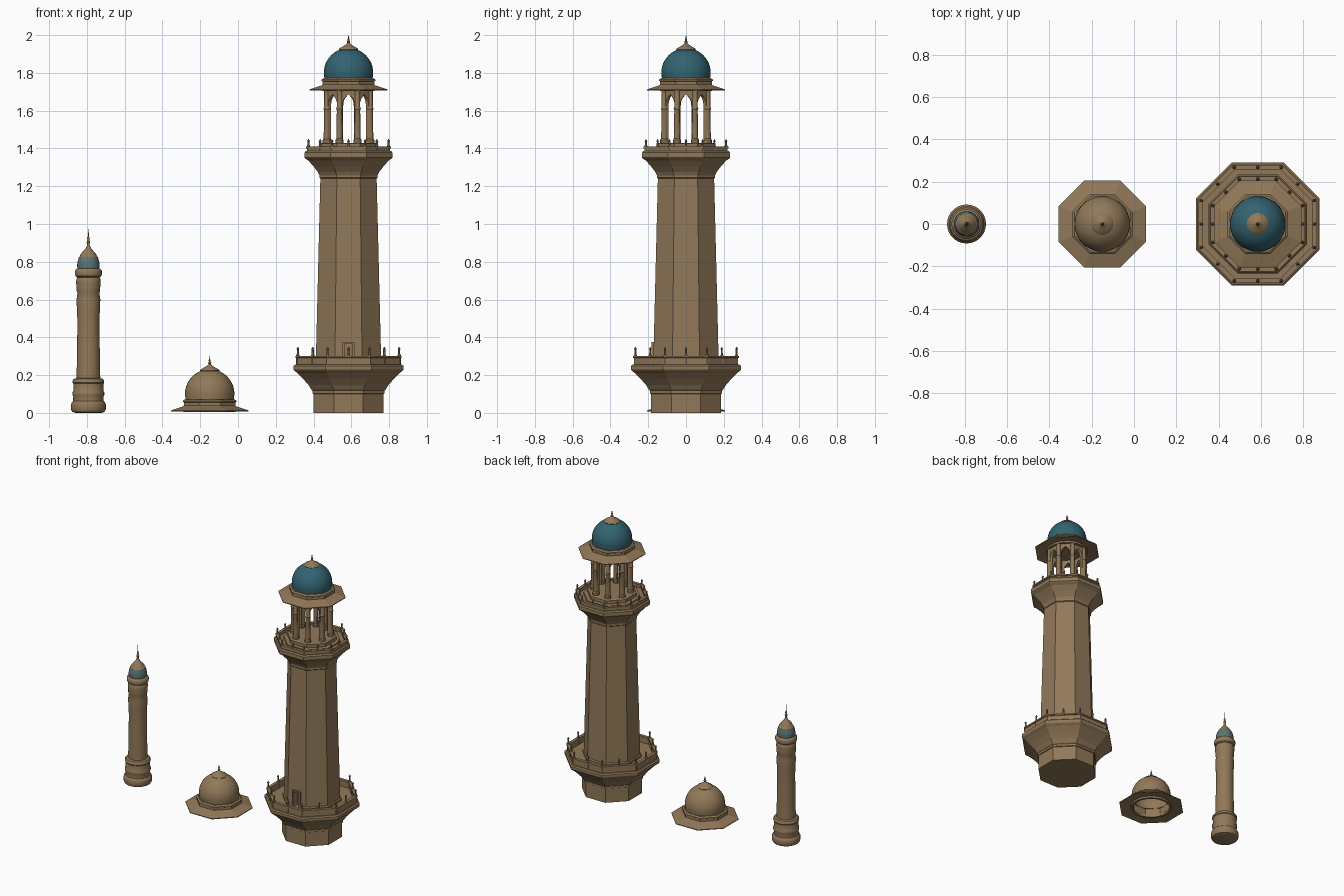
import bpy, bmesh, math
from mathutils import Vector, Matrix

if "Cube" in bpy.data.objects:
    bpy.data.objects.remove(bpy.data.objects["Cube"])


def material(name, rgb):
    m = bpy.data.materials.new(name)
    m.diffuse_color = (*rgb, 1)
    m.use_nodes = True
    m.node_tree.nodes["Principled BSDF"].inputs["Base Color"].default_value = m.diffuse_color
    return m


STONE = material("sandstone", (0.285, 0.19, 0.10))
TEAL = material("teal_tile", (0.032, 0.125, 0.165))
PALE = material("weathered_teal", (0.10, 0.18, 0.17))
C8 = math.cos(math.pi / 8)
TX, DX, MX = 0.585, -0.15, -0.792      # tower, dome and minaret centres


def finish(name, bm, mats, angle=30):
    bmesh.ops.recalc_face_normals(bm, faces=bm.faces)
    me = bpy.data.meshes.new(name)
    bm.to_mesh(me)
    bm.free()
    for m in mats:
        me.materials.append(m)
    if angle:
        for p in me.polygons:
            p.use_smooth = True
        me.set_sharp_from_angle(angle=math.radians(angle))
    ob = bpy.data.objects.new(name, me)
    bpy.context.collection.objects.link(ob)
    return ob


def loft(name, prof, n, cx, cy=0, dz=0, mats=(STONE,), loop=False, bm=None, rule=None):
    """Turn (half width, z) points round a vertical axis; n=8 gives flats facing the axes."""
    own = bm is None
    bm = bm or bmesh.new()
    k, off = (1 / C8, math.pi / 8) if n == 8 else (1, 0)
    rings = []
    for r, z in prof:
        rings.append([bm.verts.new((cx + r * k * math.cos(off + 2 * math.pi * i / n),
                                    cy + r * k * math.sin(off + 2 * math.pi * i / n), z + dz))
                      for i in range(n)])
    pairs = list(zip(rings, rings[1:]))
    if loop:
        pairs.append((rings[-1], rings[0]))
    else:
        bm.faces.new(rings[0])
        bm.faces.new(rings[-1])
    for a, b in pairs:
        for i in range(n):
            j = (i + 1) % n
            f = bm.faces.new((a[i], a[j], b[j], b[i]))
            if rule:
                f.material_index = rule(f.calc_center_median().z)
    if own:
        return finish(name, bm, mats, 0 if n == 8 else 35)


def box(name, size, loc):
    bm = bmesh.new()
    bmesh.ops.create_cube(bm, size=1, matrix=Matrix.Translation(loc) @ Matrix.Diagonal((*size, 1)))
    return finish(name, bm, [STONE], 0)


def cupola(prefix, cx, dz, tile):
    # flared octagonal eave, open underneath
    loft(prefix + "_eave", [(.206, .008), (.206, .013), (.142, .034), (.137, .038), (.137, .055),
                            (.142, .058), (.142, .064), (.132, .072), (.12, .072), (.12, .02)],
         8, cx, dz=dz, loop=True)
    # round ring under the dome
    loft(prefix + "_inner_ring", [(.138, .005), (.138, .02), (.122, .02), (.122, .005)],
         48, cx, dz=dz, loop=True)
    # dome shell with an inner surface
    arc = [math.radians(a) for a in range(0, 90, 8)]
    outer = [(.127, .068)] + [(.131 * math.cos(a), .10 + .131 * math.sin(a)) for a in arc]
    inner = [(r * .94, .07 + (z - .07) * .95) for r, z in reversed(outer)]
    loft(prefix + "_dome", outer + inner, 48, cx, dz=dz, mats=[tile], loop=True)
    # lotus cap and finial
    loft(prefix + "_finial", [(.048, .218), (.052, .224), (.048, .230), (.03, .240), (.014, .250),
                              (.006, .258), (.009, .265), (.004, .271), (.006, .277),
                              (.003, .283), (.0005, .30)], 24, cx, dz=dz)


def parapet(name, a, z0, z1, tip):
    # low wall with coping
    t = .014
    loft(name + "_parapet", [(a, z0), (a, z1 - .012), (a + .005, z1 - .01), (a + .005, z1),
                             (a - t - .003, z1), (a - t - .003, z1 - .01), (a - t, z1 - .012), (a - t, z0)],
         8, TX, loop=True)
    # slim posts at the corners and side middles
    bm = bmesh.new()
    for i in range(16):
        ang = i * math.pi / 8
        r = (a - t / 2) / (C8 if i % 2 else 1)
        loft("", [(.009, z0), (.009, z1 + .004), (.006, z1 + .008), (.0055, tip - .015), (.008, tip - .012),
                  (.001, tip)], 6, TX + r * math.cos(ang), r * math.sin(ang), bm=bm)
    finish(name + "_posts", bm, [STONE])


# ---- Tower: base with lower balcony
loft("tower_base", [(.185, 0), (.185, .10), (.190, .103), (.190, .118), (.197, .124), (.212, .148),
                    (.24, .18), (.272, .212), (.288, .224), (.292, .232), (.292, .248), (.284, .255)], 8, TX)
parapet("lower", .275, .25, .302, .35)

# ---- Tower: tapering shaft with a recessed doorway
shaft = loft("tower_shaft", [(.180, .25), (.180, .27), (.173, .276), (.149, 1.24), (.154, 1.245),
                             (.154, 1.258), (.162, 1.275), (.185, 1.305), (.212, 1.335),
                             (.229, 1.347), (.233, 1.352), (.233, 1.378), (.226, 1.386)], 8, TX)
cutter = box("doorway_cutter", (.044, .07, .11), (TX, -.17, .31))
cutter.hide_render = True
cutter.hide_viewport = True
mod = shaft.modifiers.new("doorway", 'BOOLEAN')
mod.object = cutter
mod.operation = 'DIFFERENCE'
mod.solver = 'EXACT'
for s in (-1, 1):
    box("door_jamb", (.01, .024, .115), (TX + s * .027, -.170, .3125))
box("door_lintel", (.064, .024, .01), (TX, -.170, .37))
parapet("upper", .219, 1.38, 1.411, 1.45)

# ---- Lantern: stepped plinth, arched panels and corner columns
loft("lantern_plinth", [(.175, 1.38), (.175, 1.40), (.15, 1.402), (.15, 1.425), (.142, 1.43)], 8, TX)
arch = [(.033, 1.42), (.033, 1.62), (.031, 1.645), (.022, 1.665), (.010, 1.677), (0, 1.686)]
outline = [(-.049, 1.42), (-.049, 1.715), (.049, 1.715), (.049, 1.42)] + arch + \
          [(-x, z) for x, z in reversed(arch[:-1])]
bm = bmesh.new()
for i in range(8):
    rot = Matrix.Translation((TX, 0, 0)) @ Matrix.Rotation(i * math.pi / 4, 4, 'Z')
    front = [bm.verts.new(rot @ Vector((x, -.119, z))) for x, z in outline]
    back = [bm.verts.new(rot @ Vector((x * .86, -.102, z))) for x, z in outline]
    bm.faces.new(front)
    bm.faces.new(back[::-1])
    for j in range(len(front)):
        k = (j + 1) % len(front)
        bm.faces.new((front[j], back[j], back[k], front[k]))
finish("lantern_arches", bm, [STONE], 0)
bm = bmesh.new()
for i in range(8):
    a = math.pi / 8 + i * math.pi / 4
    loft("", [(.022, 1.42), (.022, 1.445), (.017, 1.452), (.0145, 1.60), (.018, 1.61), (.014, 1.62),
              (.014, 1.715)], 12, TX + .124 * math.cos(a), .124 * math.sin(a), bm=bm)
finish("lantern_columns", bm, [STONE])
loft("lantern_ceiling", [(.125, 1.705), (.125, 1.73)], 8, TX)

# ---- Tower cupola and the separate cupola on the ground
cupola("tower", TX, 1.70, TEAL)
cupola("spare", DX, 0, STONE)

# ---- Small round minaret
loft("minaret", [(.070, 0), (.086, .006), (.092, .018), (.092, .045), (.088, .055), (.081, .062),
                 (.080, .085), (.084, .095), (.084, .108), (.080, .115), (.080, .155), (.084, .16),
                 (.083, .172), (.077, .18), (.063, .184), (.062, .22), (.060, .35), (.058, .48),
                 (.061, .55), (.063, .60), (.058, .635), (.062, .645), (.062, .66), (.065, .69),
                 (.064, .708), (.059, .718), (.068, .724), (.071, .735), (.071, .752), (.066, .760),
                 (.058, .764), (.060, .782), (.057, .802), (.050, .825), (.046, .828), (.040, .842),
                 (.026, .858), (.014, .872), (.008, .885), (.006, .895), (.010, .905), (.005, .915),
                 (.007, .925), (.003, .935), (.0005, .98)], 32, MX,
     mats=(STONE, PALE), rule=lambda z: 1 if .763 < z < .826 else 0)
